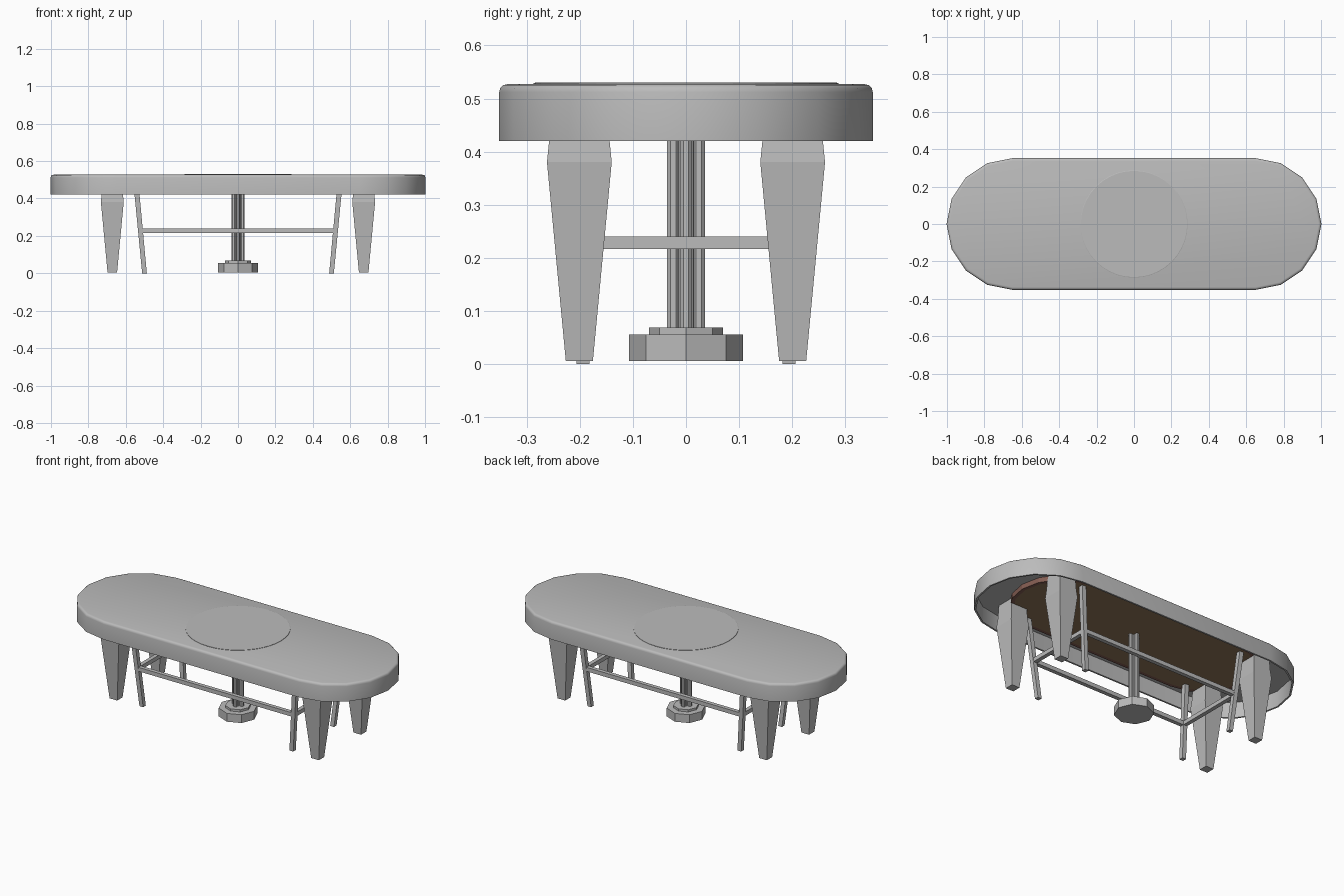
import bpy, bmesh, math
from mathutils import Vector

if "Cube" in bpy.data.objects:
    bpy.data.objects.remove(bpy.data.objects["Cube"])


def material(name, rgb):
    m = bpy.data.materials.new(name)
    m.diffuse_color = (*rgb, 1)
    m.use_nodes = True
    m.node_tree.nodes["Principled BSDF"].inputs["Base Color"].default_value = m.diffuse_color
    return m


GREY = material("plain grey", (0.5, 0.5, 0.5))
BROWN = material("wood brown", (0.28, 0.18, 0.10))
RUST = material("red brown", (0.23, 0.11, 0.085))


def loft(name, rings, mats=(GREY,), smooth=False, caps=True, closed=False):
    """Skin a stack of equal-length point rings."""
    bm = bmesh.new()
    rows = [[bm.verts.new(p) for p in r] for r in rings]
    n = len(rows[0])
    pairs = list(zip(rows, rows[1:]))
    if closed:
        pairs.append((rows[-1], rows[0]))
    for a, b in pairs:
        for i in range(n):
            j = (i + 1) % n
            bm.faces.new((a[i], a[j], b[j], b[i]))
    if caps:
        bm.faces.new(rows[0][::-1])
        bm.faces.new(rows[-1])
    bmesh.ops.recalc_face_normals(bm, faces=bm.faces)
    me = bpy.data.meshes.new(name)
    bm.to_mesh(me)
    bm.free()
    for m in mats:
        me.materials.append(m)
    ob = bpy.data.objects.new(name, me)
    bpy.context.collection.objects.link(ob)
    if smooth:
        bpy.ops.object.select_all(action='DESELECT')
        ob.select_set(True)
        bpy.context.view_layer.objects.active = ob
        bpy.ops.object.shade_smooth_by_angle(angle=math.radians(35))
    return ob


def stadium(half, r, z):
    """Rounded-end outline, eight sides per end."""
    pts = []
    for side in (1, -1):
        for k in range(9):
            a = math.radians(-90 + 22.5 * k)
            pts.append((side * (half + r * math.cos(a)), side * r * math.sin(a), z))
    return pts


def circle(r, z, n, cx=0, cy=0, turn=0):
    return [(cx + r * math.cos(turn + 2 * math.pi * k / n),
             cy + r * math.sin(turn + 2 * math.pi * k / n), z) for k in range(n)]


def square(cx, cy, h, z):
    return [(cx - h, cy - h, z), (cx + h, cy - h, z), (cx + h, cy + h, z), (cx - h, cy + h, z)]


def bar(name, a, b, h):
    """Square bar between two points, horizontal along x or y."""
    a, b = Vector(a), Vector(b)
    side = (b - a).cross(Vector((0, 0, 1))).normalized() * h
    up = Vector((0, 0, h))
    ring = lambda p: [p - side - up, p + side - up, p + side + up, p - side + up]
    loft(name, [ring(a), ring(b)])


# hollow table top: inner ceiling, inner wall, outer wall, rounded top edge
loft("table_top", [
    stadium(0.65, 0.342, 0.513), stadium(0.65, 0.342, 0.42), stadium(0.65, 0.352, 0.42),
    stadium(0.65, 0.352, 0.512), stadium(0.65, 0.350, 0.520), stadium(0.65, 0.345, 0.525),
    stadium(0.65, 0.337, 0.527)], smooth=True)

# thin round plate on the top
loft("centre_disc", [circle(0.287, 0.522, 40), circle(0.287, 0.529, 40),
                     circle(0.284, 0.530, 40)])

# wooden panel under the top with a red-brown border
loft("under_panel", [stadium(0.49, 0.265, 0.484), stadium(0.49, 0.265, 0.515)], (BROWN,))
loft("panel_border", [stadium(0.49, 0.265, 0.484), stadium(0.49, 0.285, 0.484),
                      stadium(0.49, 0.285, 0.515), stadium(0.49, 0.265, 0.515)],
     (RUST,), caps=False, closed=True)

# tapered corner legs and slim splayed inner legs
for sx in (1, -1):
    for sy in (1, -1):
        tag = ("right" if sx > 0 else "left") + ("_back" if sy > 0 else "_front")
        x, y = 0.672 * sx, 0.201 * sy
        loft("corner_leg_" + tag, [square(x, y, 0.0255, 0.005), square(x, y, 0.061, 0.38),
                                   square(x, y, 0.056, 0.43), square(x, y, 0.052, 0.514)])
        loft("slim_leg_" + tag, [square(0.5 * sx, 0.194 * sy, 0.0125, 0),
                                 square(0.546 * sx, 0.226 * sy, 0.0135, 0.486)])

# stretcher rails between the slim legs
for s in (1, -1):
    bar("long_rail", (-0.52, 0.209 * s, 0.228), (0.52, 0.209 * s, 0.228), 0.012)
    bar("end_rail", (0.52 * s, -0.209, 0.228), (0.52 * s, 0.209, 0.228), 0.012)

# stepped octagonal foot and clustered pole
loft("pole_foot", [circle(0.107, 0.005, 8), circle(0.107, 0.055, 8)])
loft("pole_collar", [circle(0.07, 0.055, 8), circle(0.07, 0.068, 8)])
loft("pole_core", [circle(0.018, 0.06, 8), circle(0.018, 0.49, 8)])
for k in range(4):
    a = k * math.pi / 2
    cx, cy = 0.024 * math.cos(a), 0.024 * math.sin(a)
    loft("pole_tube", [circle(0.0125, 0.06, 8, cx, cy, math.pi / 8),
                       circle(0.0125, 0.49, 8, cx, cy, math.pi / 8)])
